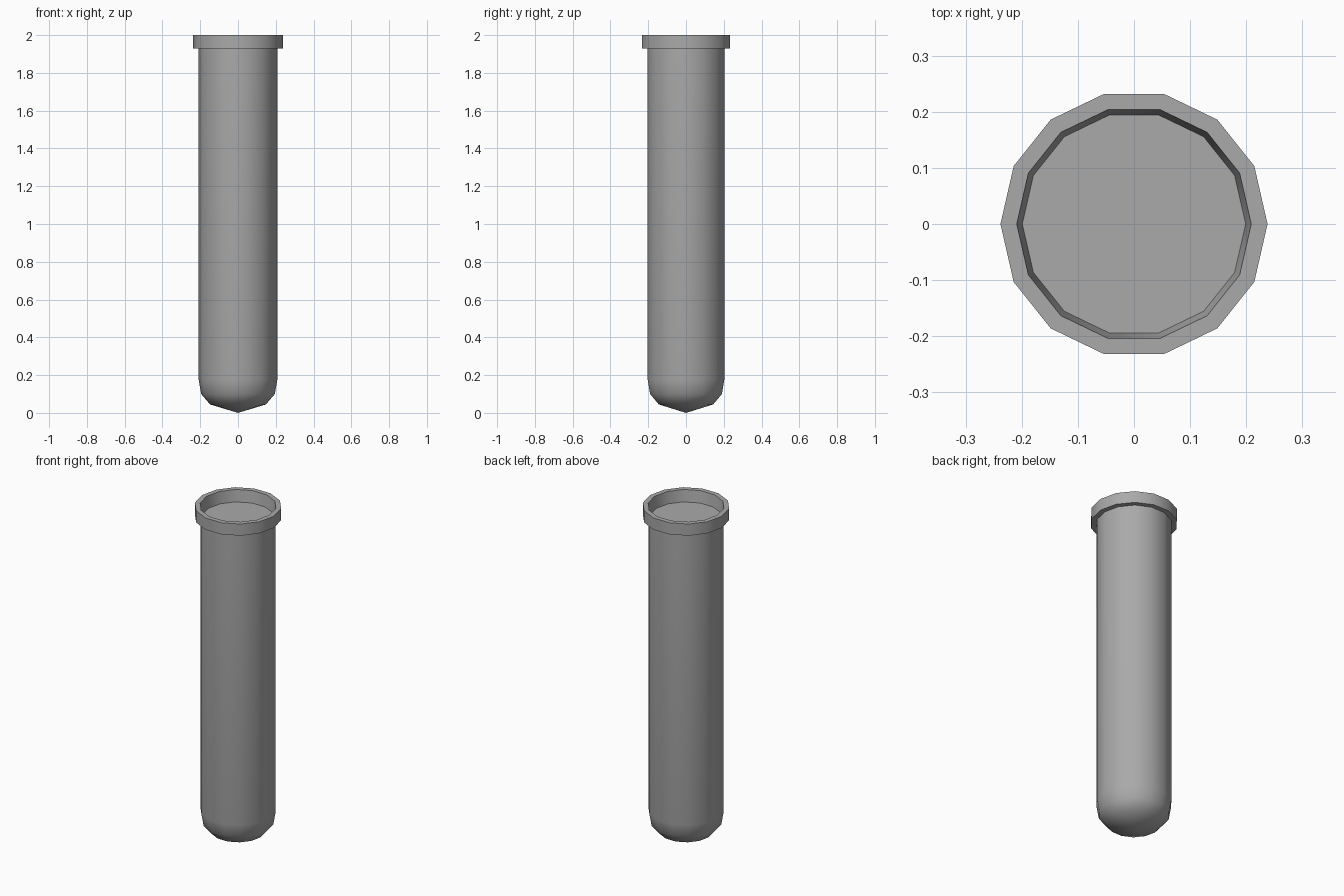
import bpy, bmesh, math

cube = bpy.data.objects.get("Cube")
if cube:
    bpy.data.objects.remove(cube, do_unlink=True)

SIDES = 14

grey = bpy.data.materials.new("plain grey")
grey.use_nodes = True
colour = (0.4, 0.4, 0.4, 1)
grey.diffuse_color = colour
grey.node_tree.nodes["Principled BSDF"].inputs["Base Color"].default_value = colour


def lathe(name, profile):
    """Revolve (radius, height) points around z; zero radius makes a tip."""
    bm = bmesh.new()
    rings = []
    for r, z in profile:
        count = SIDES if r else 1
        rings.append([bm.verts.new((r * math.cos(math.tau * i / SIDES),
                                    r * math.sin(math.tau * i / SIDES), z))
                      for i in range(count)])
    for low, high in zip(rings, rings[1:]):
        for i in range(SIDES):
            j = (i + 1) % SIDES
            corners = [low[i % len(low)], low[j % len(low)],
                       high[j % len(high)], high[i % len(high)]]
            bm.faces.new(list(dict.fromkeys(corners)))
    # flat lid over the open end
    bm.faces.new(rings[-1])
    bmesh.ops.recalc_face_normals(bm, faces=bm.faces)
    mesh = bpy.data.meshes.new(name)
    bm.to_mesh(mesh)
    bm.free()
    mesh.materials.append(grey)
    obj = bpy.data.objects.new(name, mesh)
    bpy.context.collection.objects.link(obj)
    bpy.ops.object.select_all(action='DESELECT')
    obj.select_set(True)
    bpy.context.view_layer.objects.active = obj
    bpy.ops.object.shade_smooth_by_angle(angle=math.radians(45))
    return obj


# Tube: pointed round bottom, straight wall, flared lip and recessed floor
lathe("tube_with_lip", [
    (0, 0), (0.148, 0.045), (0.195, 0.1), (0.208, 0.175),
    (0.208, 1.93), (0.238, 1.93), (0.238, 2.0),
    (0.209, 2.0), (0.199, 1.93)])
